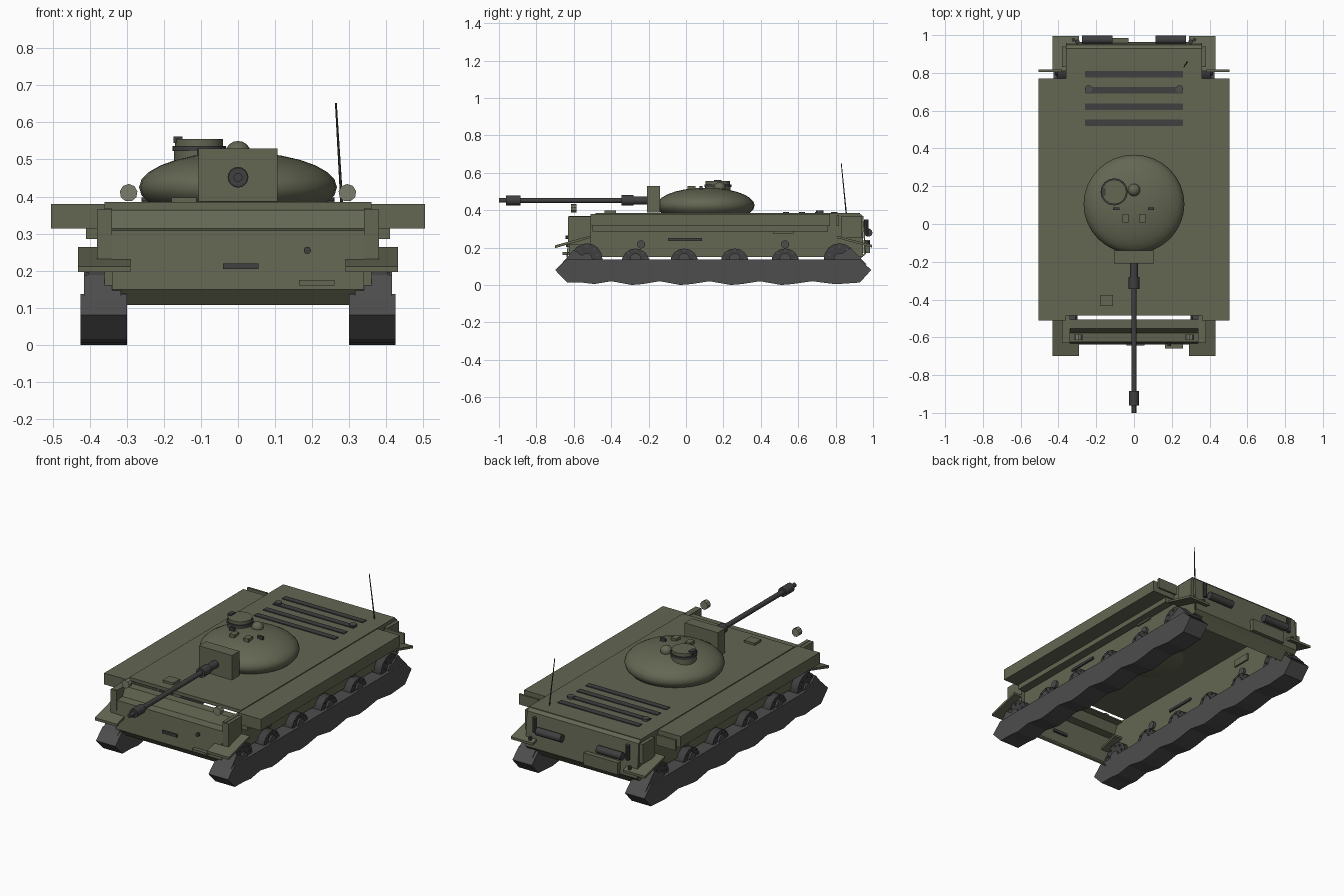
import bpy, bmesh, math
from mathutils import Vector

if "Cube" in bpy.data.objects:
    bpy.data.objects.remove(bpy.data.objects["Cube"])


def material(name, rgb):
    m = bpy.data.materials.new(name)
    m.diffuse_color = (*rgb, 1)
    m.use_nodes = True
    m.node_tree.nodes["Principled BSDF"].inputs["Base Color"].default_value = m.diffuse_color
    return m


GREEN = material("olive_paint", (0.125, 0.135, 0.085))
DARK = material("dark_steel", (0.05, 0.05, 0.052))
RUBBER = material("track_grey", (0.075, 0.075, 0.077))
LAMP = material("lamp", (0.2, 0.2, 0.15))


def finish(name, bm, mat, smooth=False):
    bmesh.ops.recalc_face_normals(bm, faces=bm.faces)
    me = bpy.data.meshes.new(name)
    bm.to_mesh(me)
    bm.free()
    me.materials.append(mat)
    ob = bpy.data.objects.new(name, me)
    bpy.context.collection.objects.link(ob)
    if smooth:
        bpy.ops.object.select_all(action='DESELECT')
        ob.select_set(True)
        bpy.context.view_layer.objects.active = ob
        bpy.ops.object.shade_smooth_by_angle(angle=math.radians(35))
    return ob


def box(name, x, y, z, mat=GREEN):
    bm = bmesh.new()
    bmesh.ops.create_cube(bm, size=1)
    for v in bm.verts:
        v.co = [(r[0] + r[1]) / 2 + c * (r[1] - r[0]) for r, c in zip((x, y, z), v.co)]
    return finish(name, bm, mat)


def rod(name, a, b, r, mat=DARK, n=16, r2=None):
    a, b = Vector(a), Vector(b)
    bm = bmesh.new()
    bmesh.ops.create_cone(bm, cap_ends=True, segments=n, radius1=r,
                          radius2=r if r2 is None else r2, depth=(b - a).length)
    q = (b - a).to_track_quat('Z', 'Y')
    for v in bm.verts:
        v.co = q @ v.co + (a + b) / 2
    return finish(name, bm, mat, n > 10)


def ball(name, c, r, mat=GREEN, u=32, v=14):
    bm = bmesh.new()
    bmesh.ops.create_uvsphere(bm, u_segments=u, v_segments=v, radius=1)
    for p in bm.verts:
        p.co = [c[i] + p.co[i] * r[i] for i in range(3)]
    return finish(name, bm, mat, True)


def extrude(name, yz, x0, x1, mat):
    """Closed side profile (y, z) extruded from x0 to x1."""
    bm = bmesh.new()
    f = bm.faces.new([bm.verts.new((x0, y, z)) for y, z in yz])
    g = bmesh.ops.extrude_face_region(bm, geom=[f])
    for v in g["geom"]:
        if isinstance(v, bmesh.types.BMVert):
            v.co.x = x1
    return finish(name, bm, mat)


def sheet(name, yz, half_width, mat=GREEN, t=0.008):
    """Open side profile (y, z) swept across the hull as a thin folded plate."""
    bm = bmesh.new()
    rows = [[bm.verts.new((s * half_width, y, z)) for s in (-1, 1)] for y, z in yz]
    for p, q in zip(rows, rows[1:]):
        bm.faces.new((p[0], p[1], q[1], q[0]))
    ob = finish(name, bm, mat)
    mod = ob.modifiers.new("thickness", 'SOLIDIFY')
    mod.thickness, mod.offset = t, 0
    return ob


# Hull shell, open underneath
box("deck", (-0.36, 0.36), (-0.485, 0.93), (0.365, 0.385))
sheet("front_plates", [(-0.60, 0.11), (-0.635, 0.15), (-0.622, 0.306), (-0.575, 0.31),
                       (-0.55, 0.36), (-0.505, 0.361)], 0.34)
sheet("rear_plate", [(0.925, 0.38), (0.945, 0.365), (0.96, 0.17), (0.94, 0.152)], 0.36)
sheet("rear_lower_plate", [(0.94, 0.152), (0.90, 0.11)], 0.30)

wheel_y = [-0.53, -0.27, -0.01, 0.26, 0.53, 0.82]
for s, side in ((-1, "left"), (1, "right")):
    def sx(a, b):
        return (min(s * a, s * b), max(s * a, s * b))
    # Side walls, sponsons and corner boxes
    box(side + "_hull_wall", sx(0.34, 0.36), (-0.625, 0.945), (0.15, 0.368))
    box(side + "_sponson", sx(0.36, 0.505), (-0.51, 0.77), (0.314, 0.38))
    box(side + "_sponson_bracket", sx(0.36, 0.41), (-0.5, 0.76), (0.285, 0.314))
    box(side + "_front_corner", sx(0.34, 0.38), (-0.63, -0.51), (0.215, 0.365))
    box(side + "_rear_corner", sx(0.34, 0.38), (0.83, 0.94), (0.25, 0.365))
    box(side + "_mud_flap", sx(0.38, 0.505), (0.805, 0.817), (0.315, 0.375))
    # Sloped fenders
    extrude(side + "_front_fender", [(-0.70, 0.197), (-0.70, 0.212), (-0.51, 0.264), (-0.51, 0.252)],
            s * 0.29, s * 0.432, GREEN)
    extrude(side + "_rear_fender", [(0.81, 0.25), (0.81, 0.262), (0.995, 0.214), (0.995, 0.2)],
            s * 0.29, s * 0.432, GREEN)
    # Track block with scalloped underside
    prof = [(-0.70, 0.08), (-0.635, 0.013)]
    for a, b in zip(wheel_y, wheel_y[1:]):
        m = (a + b) / 2
        prof += [(a - 0.02, 0.012 if a < -0.5 else 0.0), (a + 0.04, 0.005), (m, 0.02)]
    prof += [(0.80, 0.004), (0.93, 0.013), (0.99, 0.08), (0.93, 0.137), (-0.64, 0.137)]
    extrude(side + "_track", prof, s * 0.30, s * 0.425, RUBBER)
    extrude(side + "_track_front_rise", [(-0.66, 0.12), (-0.60, 0.188), (-0.50, 0.12)],
            s * 0.315, s * 0.415, RUBBER)
    extrude(side + "_track_rear_rise", [(0.76, 0.12), (0.88, 0.2), (0.965, 0.11)],
            s * 0.315, s * 0.415, RUBBER)
    # Road wheels
    for i, y in enumerate(wheel_y):
        end = i in (0, 5)
        z, r = (0.14, 0.083) if end else (0.12, 0.075)
        rod(f"{side}_wheel_{i}", (s * 0.31, y, z), (s * 0.405, y, z), r, DARK, 16)
        rod(f"{side}_hub_{i}", (s * 0.30, y, 0.14), (s * 0.415, y, 0.14), 0.03, RUBBER, 12)
        for k in range(5):
            a = math.pi * k / 4
            p = (y + 0.055 * math.cos(a), z + 0.02 + 0.045 * math.sin(a))
            rod(f"{side}_wheel_bolt_{i}_{k}", (s * 0.304, *p), (s * 0.41, *p), 0.007, RUBBER, 6)
    # Side fittings that pass through the wall
    for i, y in enumerate((-0.24, 0.53)):
        rod(f"{side}_return_roller_{i}", (s * 0.325, y, 0.217), (s * 0.375, y, 0.217), 0.022, RUBBER, 12)
    box(side + "_tool_bar", sx(0.33, 0.37), (-0.095, 0.085), (0.236, 0.25), DARK)
    box(side + "_side_panel", sx(0.33, 0.37), (0.465, 0.575), (0.275, 0.314))
    # Lamps, exhausts and rear fittings
    rod(side + "_headlight", (s * 0.295, -0.615, 0.41), (s * 0.295, -0.585, 0.41), 0.024, LAMP, 9)
    rod(side + "_exhaust", (s * 0.115, 0.975, 0.28), (s * 0.275, 0.975, 0.28), 0.022, DARK, 12)
    rod(side + "_rear_post", (s * 0.30, 0.965, 0.265), (s * 0.30, 0.965, 0.35), 0.012, DARK, 10)
    rod(side + "_fender_bolt", (s * 0.32, 0.975, 0.21), (s * 0.32, 0.975, 0.235), 0.01, DARK, 8)
    rod(side + "_deck_cap", (s * 0.24, 0.715, 0.38), (s * 0.24, 0.715, 0.397), 0.02, RUBBER, 12)

box("rear_stowage_box", (-0.25, -0.03), (0.95, 0.985), (0.17, 0.24))

# Front fittings
box("front_slot", (-0.04, 0.055), (-0.642, -0.615), (0.204, 0.22), DARK)
rod("front_tow_eye", (0.187, -0.645, 0.255), (0.187, -0.61, 0.255), 0.01, DARK, 10)
box("front_step", (0.165, 0.26), (-0.66, -0.62), (0.16, 0.175))

# Deck fittings
for i, y in enumerate((0.535, 0.62, 0.707, 0.792)):
    box(f"engine_grille_{i}", (-0.26, 0.26), (y - 0.017, y + 0.017), (0.38, 0.39), DARK)
box("driver_hatch", (-0.18, -0.112), (-0.435, -0.375), (0.38, 0.398))
rod("antenna", (0.28, 0.857, 0.38), (0.264, 0.83, 0.652), 0.004, DARK, 6, 0.0025)

# Turret and mantlet
ball("turret_dome", (0, 0.105, 0.425), (0.267, 0.262, 0.095))
rod("turret_ring", (0, 0.105, 0.375), (0, 0.105, 0.40), 0.238, GREEN, 32)
box("mantlet", (-0.107, 0.107), (-0.208, -0.14), (0.387, 0.53))

# Gun barrel from root to muzzle
for name, y0, y1, r in (("gun_root", -0.19, -0.28, 0.022), ("gun_sleeve", -0.28, -0.345, 0.028),
                        ("gun_barrel", -0.34, -0.90, 0.014), ("muzzle_brake", -0.885, -0.962, 0.026),
                        ("muzzle_tip", -0.96, -1.0, 0.012)):
    rod(name, (0, y0, 0.452), (0, y1, 0.452), r, DARK, 16)

# Cupola, dome sight and periscopes
rod("cupola_base", (-0.105, 0.17, 0.49), (-0.105, 0.17, 0.523), 0.068, GREEN, 16)
rod("cupola_ring", (-0.105, 0.17, 0.523), (-0.105, 0.17, 0.537), 0.072, DARK, 16)
rod("cupola_lid", (-0.105, 0.17, 0.537), (-0.105, 0.17, 0.555), 0.065, GREEN, 16)
box("cupola_hinge", (-0.174, -0.15), (0.15, 0.19), (0.545, 0.562), DARK)
ball("dome_sight", (0, 0.18, 0.52), (0.033, 0.033, 0.03), GREEN, 16, 8)
for i, (x, y, w, d) in enumerate(((-0.045, 0.03, 0.016, 0.022), (0.045, 0.03, 0.016, 0.022),
                                  (-0.093, 0.08, 0.017, 0.007), (0.09, 0.08, 0.017, 0.007))):
    box(f"periscope_{i}", (x - w, x + w), (y - d, y + d), (0.50, 0.53), GREEN if i < 2 else DARK)
